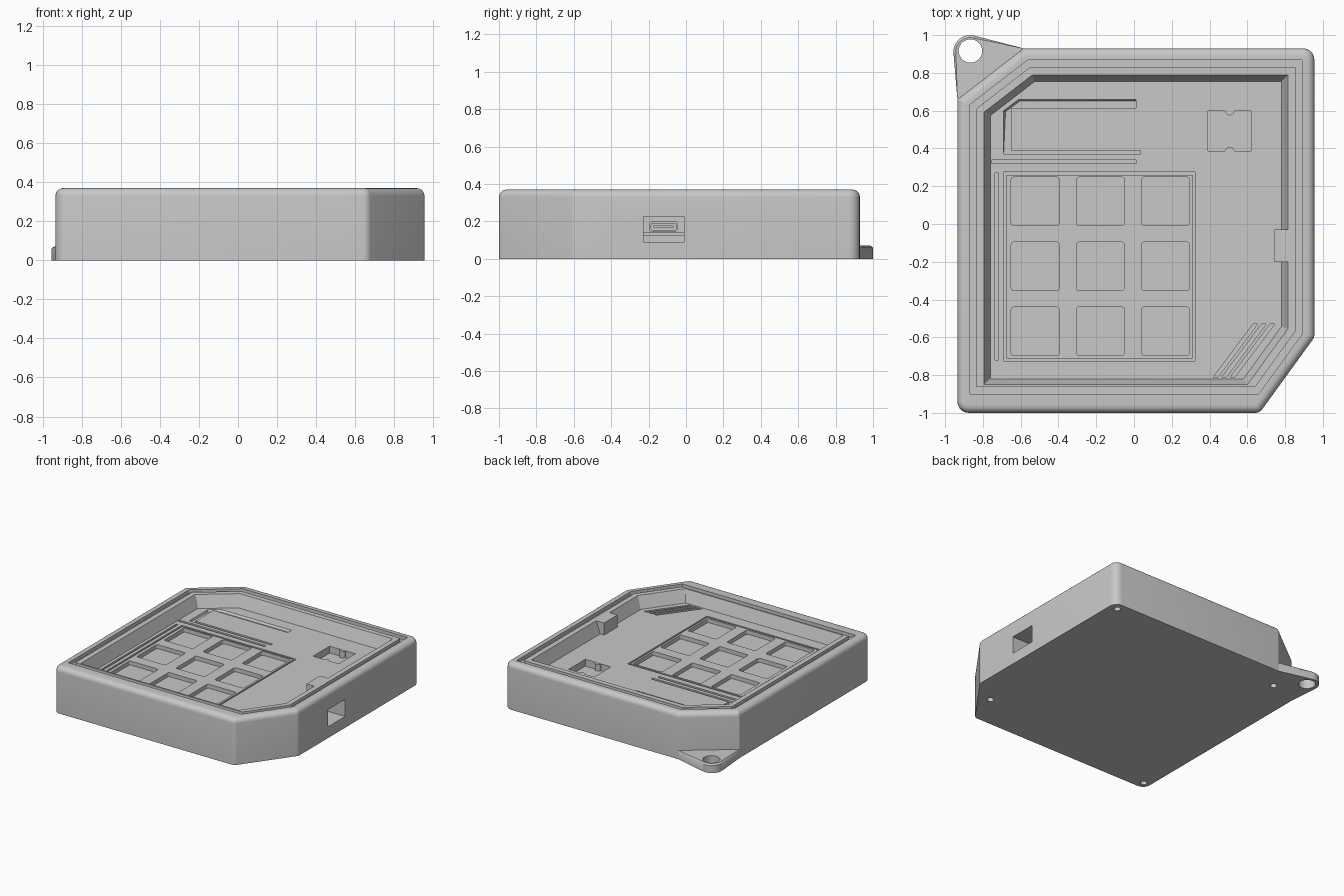
import bpy, bmesh, math
from mathutils import Vector

cube = bpy.data.objects.get("Cube")
if cube:
    bpy.data.objects.remove(cube, do_unlink=True)

grey = bpy.data.materials.new("plain_grey")
grey.use_nodes = True
colour = (0.58, 0.58, 0.58, 1)
grey.diffuse_color = colour
grey.node_tree.nodes["Principled BSDF"].inputs["Base Color"].default_value = colour

FLOOR, TOP = 0.27, 0.37


def inset_poly(pts, d):
    """Move every side of a counter-clockwise convex outline inward by d."""
    out = []
    for i, p in enumerate(pts):
        a = (p - pts[i - 1]).normalized()
        b = (pts[(i + 1) % len(pts)] - p).normalized()
        na, nb = Vector((-a.y, a.x)), Vector((-b.y, b.x))
        out.append(p + (na + nb) * d / (1 + na.dot(nb)))
    return out


def round_poly(pts, radii, seg=5):
    """Replace each corner by an arc."""
    out = []
    for i, (p, r) in enumerate(zip(pts, radii)):
        a = (p - pts[i - 1]).normalized()
        b = (pts[(i + 1) % len(pts)] - p).normalized()
        turn = a.angle(b)
        centre = p - a * r * math.tan(turn / 2) + Vector((-a.y, a.x)) * r
        start = math.atan2(-a.x, a.y)
        for k in range(seg + 1):
            t = start + turn * k / seg
            out.append(centre + r * Vector((math.cos(t), math.sin(t))))
    return out


def loft(bm, rings):
    """Closed solid through a stack of (points, z) rings."""
    loops = [[bm.verts.new((p[0], p[1], z)) for p in pts] for pts, z in rings]
    n = len(loops[0])
    for lo, hi in zip(loops, loops[1:]):
        for i in range(n):
            j = (i + 1) % n
            bm.faces.new((lo[i], lo[j], hi[j], hi[i]))
    bm.faces.new(loops[0][::-1])
    bm.faces.new(loops[-1])


def prism(bm, pts, z0, z1):
    loft(bm, [(pts, z0), (pts, z1)])


def rect(x0, x1, y0, y1, r=0.0):
    pts = [Vector(c) for c in ((x0, y0), (x1, y0), (x1, y1), (x0, y1))]
    return round_poly(pts, [r] * 4) if r else pts


def disc(x, y, r, n=28):
    return [(x + r * math.cos(math.tau * k / n), y + r * math.sin(math.tau * k / n))
            for k in range(n)]


def make(name, bm):
    bmesh.ops.recalc_face_normals(bm, faces=bm.faces)
    me = bpy.data.meshes.new(name)
    bm.to_mesh(me)
    bm.free()
    me.materials.append(grey)
    ob = bpy.data.objects.new(name, me)
    bpy.context.collection.objects.link(ob)
    return ob


def activate(ob):
    bpy.ops.object.select_all(action='DESELECT')
    ob.select_set(True)
    bpy.context.view_layer.objects.active = ob


def cut(ob, bm):
    cutter = make("cutter", bm)
    cutter.hide_render = True
    mod = ob.modifiers.new("cut", 'BOOLEAN')
    mod.operation, mod.solver, mod.object = 'DIFFERENCE', 'EXACT', cutter
    activate(ob)
    bpy.ops.object.modifier_apply(modifier=mod.name)
    bpy.data.objects.remove(cutter, do_unlink=True)


def outline(front=-1.0):
    """Case outline; the front side can be set back along the chamfer."""
    x = .665 + .725 * (front + 1)
    return [Vector(c) for c in ((-.935, front), (x, front), (.955, -.6),
                                (.955, .93), (-.585, .93), (-.935, .66))]


# Case body: outer wall, rounded rim, seal groove, lip, sloped inner wall, floor
radii = (.06, .045, .045, .06, .008, .008)
steps = [(0, 0, -1)]
for k in range(6):
    t = math.pi / 2 * k / 5
    steps.append((.04 * (1 - math.cos(t)), TOP - .04 + .04 * math.sin(t), -1))
steps += [(.063, TOP, -.962), (.063, .342, -.962), (.10, .342, -.962),
          (.10, TOP - .003, -.962), (.14, TOP - .003, -.99), (.175, FLOOR, -.995)]
rings = [(round_poly(inset_poly(outline(f), d), [max(r - d, .004) for r in radii]), z)
         for d, z, f in steps]
bm = bmesh.new()
loft(bm, rings)
body = make("case_body", bm)

# Floor grooves and recesses
bm = bmesh.new()
arm = [(-.69, .37), (.035, .37), (.035, .39), (-.65, .39), (-.65, .615), (.01, .615)]
bracket = arm + [(.01, .66), (-.61, .66), (-.69, .6)]
bracket_base = arm + [(.01, .65), (-.605, .65), (-.68, .595)]
loft(bm, [(bracket_base, FLOOR - .015), (bracket, FLOOR), (bracket, .3)])
prism(bm, rect(-.755, .01, .32, .34), FLOOR - .025, .3)
prism(bm, rect(-.735, -.718, -.72, .27), FLOOR - .025, .3)
prism(bm, rect(-.69, .323, -.725, .275), FLOOR - .032, .3)
for k in range(3):
    x = .42 + .045 * k
    prism(bm, [(x, -.81), (x + .025, -.81), (x + .235, -.53), (x + .21, -.53)],
          FLOOR - .025, .3)
prism(bm, rect(.393, .62, .387, .597), FLOOR - .055, .3)
# Screw holes in the underside
for x, y in ((.887, .867), (.746, -.73), (-.88, -.94), (-.695, .743)):
    prism(bm, disc(x, y, .025, 20), -.1, .2)
# Port pocket in the side wall
prism(bm, rect(.79, 1.05, -.228, -.01), .09, .226)
cut(body, bm)


def port_bar(bm, x0, x1, y0, y1, z0, z1, r):
    """Rounded bar running along x."""
    pts = rect(y0, y1, z0, z1, r)
    loops = [[bm.verts.new((x, p.x, p.y)) for p in pts] for x in (x0, x1)]
    n = len(pts)
    for i in range(n):
        j = (i + 1) % n
        bm.faces.new((loops[0][i], loops[0][j], loops[1][j], loops[1][i]))
    bm.faces.new(loops[0][::-1])
    bm.faces.new(loops[1])


# Port socket in the pocket, with its shell, tongue and board edge
bm = bmesh.new()
port_bar(bm, .72, .9, -.197, -.042, .143, .2, .02)
cut(body, bm)
bm = bmesh.new()
port_bar(bm, .72, .8, -.197, -.042, .143, .2, .02)
shell = make("port_shell", bm)
bm = bmesh.new()
port_bar(bm, .74, .9, -.187, -.052, .153, .19, .015)
cut(shell, bm)
bm = bmesh.new()
port_bar(bm, .73, .79, -.175, -.065, .167, .177, .003)
tongue = make("port_tongue", bm)
bm = bmesh.new()
port_bar(bm, .78, .8, -.228, -.01, .122, .14, .001)
board = make("port_board_edge", bm)

# Port housing standing on the floor
bm = bmesh.new()
prism(bm, rect(.745, .816, -.2, -.03), FLOOR - .01, TOP - .003)
housing = make("port_housing", bm)

# Half-round clips in the small socket
bm = bmesh.new()
for y in (.384, .60):
    prism(bm, disc(.507, y, .025, 20), FLOOR - .065, FLOOR - .002)
clips = make("socket_clips", bm)

# Key plate with nine square openings
bm = bmesh.new()
prism(bm, rect(-.675, .31, -.712, .26), FLOOR - .036, FLOOR)
plate = make("key_plate", bm)
bm = bmesh.new()
for i in range(3):
    for j in range(3):
        x, y = -.523 + .345 * i, .12 - .344 * j
        prism(bm, rect(x - .127, x + .127, y - .128, y + .128, .014), .1, .3)
cut(plate, bm)

# Lanyard tab on the chamfered back corner, with a softened rim
tab_rings = []
for r, z in ((.088, 0), (.088, .06), (.075, .07)):
    pts = [(-.935, .66), (-.585, .93)]
    for k in range(13):
        t = math.radians(75 + 108 * k / 12)
        pts.append((-.868 + r * math.cos(t), .912 + r * math.sin(t)))
    tab_rings.append((pts, z))
bm = bmesh.new()
loft(bm, tab_rings)
tab = make("lanyard_tab", bm)
bm = bmesh.new()
prism(bm, disc(-.866, .916, .062), -.1, .2)
cut(tab, bm)

for ob in (body, shell, tongue, board, housing, clips, plate, tab):
    activate(ob)
    bpy.ops.object.shade_smooth_by_angle(angle=math.radians(35))
